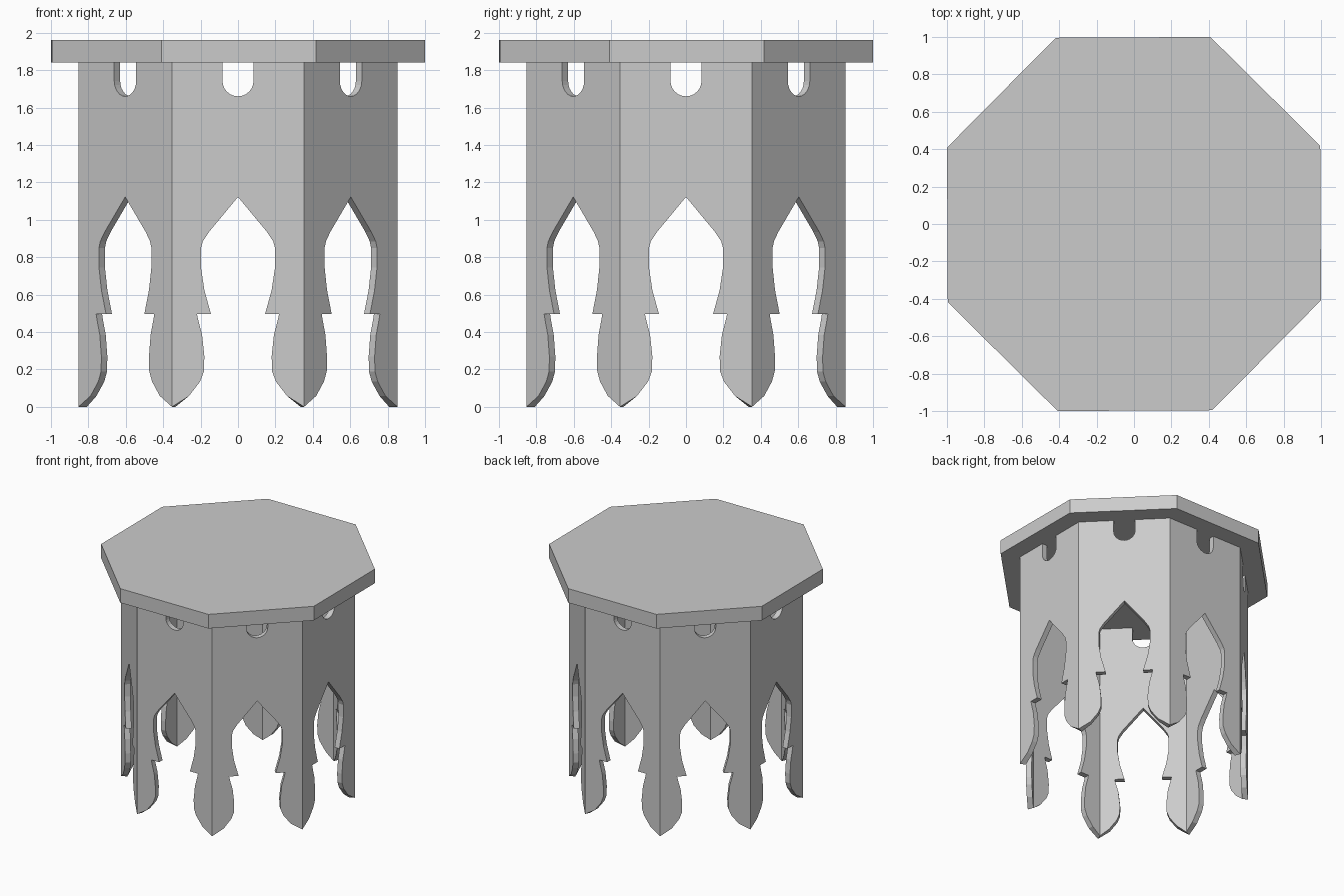
import bpy, bmesh, math
from mathutils import Matrix

cube = bpy.data.objects.get("Cube")
if cube:
    bpy.data.objects.remove(cube)

APOTHEM, THICK = 0.853, 0.045
HALF = APOTHEM * math.tan(math.pi / 8)
INNER_HALF = (APOTHEM - THICK) * math.tan(math.pi / 8)
UNDERSIDE, TOP = 1.84, 1.96

grey = bpy.data.materials.new("plain grey")
grey.use_nodes = True
grey.diffuse_color = (0.6, 0.6, 0.6, 1)
grey.node_tree.nodes["Principled BSDF"].inputs["Base Color"].default_value = (0.6, 0.6, 0.6, 1)


def make_object(name, bm):
    bmesh.ops.recalc_face_normals(bm, faces=bm.faces)
    mesh = bpy.data.meshes.new(name)
    bm.to_mesh(mesh)
    bm.free()
    mesh.materials.append(grey)
    obj = bpy.data.objects.new(name, mesh)
    bpy.context.collection.objects.link(obj)
    return obj


# Right half of a panel outline: round slot, outer edge, carved foot, pointed arch
R = 0.083
slot = [(R * math.sin(a), 1.743 - R * math.cos(a))
        for a in (i * math.pi / 12 for i in range(7))]
edge = [(R, UNDERSIDE), (HALF, UNDERSIDE), (HALF, 0)]
carving = [(0.262, 0.058), (0.203, 0.135), (0.182, 0.19), (0.18, 0.27),
           (0.192, 0.385), (0.213, 0.465), (0.22, 0.497), (0.145, 0.497),
           (0.18, 0.625), (0.198, 0.745), (0.198, 0.85), (0.188, 0.885),
           (0.155, 0.935), (0, 1.122)]
half = slot + edge + carving
outline = half + [(-x, z) for x, z in reversed(half[1:-1])]


def panel(name, angle):
    """Flat carved board with mitred side edges."""
    bm = bmesh.new()
    outer = [bm.verts.new((x, -APOTHEM, z)) for x, z in outline]
    inner = [bm.verts.new((max(-INNER_HALF, min(INNER_HALF, x)), THICK - APOTHEM, z))
             for x, z in outline]
    bm.faces.new(outer)
    bm.faces.new(inner[::-1])
    n = len(outline)
    for i in range(n):
        j = (i + 1) % n
        # the mitred joints between boards stay open
        if abs(outline[i][0]) == HALF and abs(outline[j][0]) == HALF:
            continue
        bm.faces.new((outer[i], inner[i], inner[j], outer[j]))
    bm.transform(Matrix.Rotation(angle, 4, 'Z'))
    return make_object(name, bm)


# Eight-sided base
for i in range(8):
    panel(f"base_panel_{i + 1}", i * math.pi / 4)

# Octagonal table top, turned very slightly
bm = bmesh.new()
bmesh.ops.create_cone(bm, cap_ends=True, segments=8, radius1=1.08, radius2=1.08,
                      depth=TOP - UNDERSIDE)
first = max(bm.verts, key=lambda v: v.co.x)
turn = math.pi / 8 + 0.005 - math.atan2(first.co.y, first.co.x)
bm.transform(Matrix.Translation((0, 0, (TOP + UNDERSIDE) / 2)) @ Matrix.Rotation(turn, 4, 'Z'))
make_object("table_top", bm)
